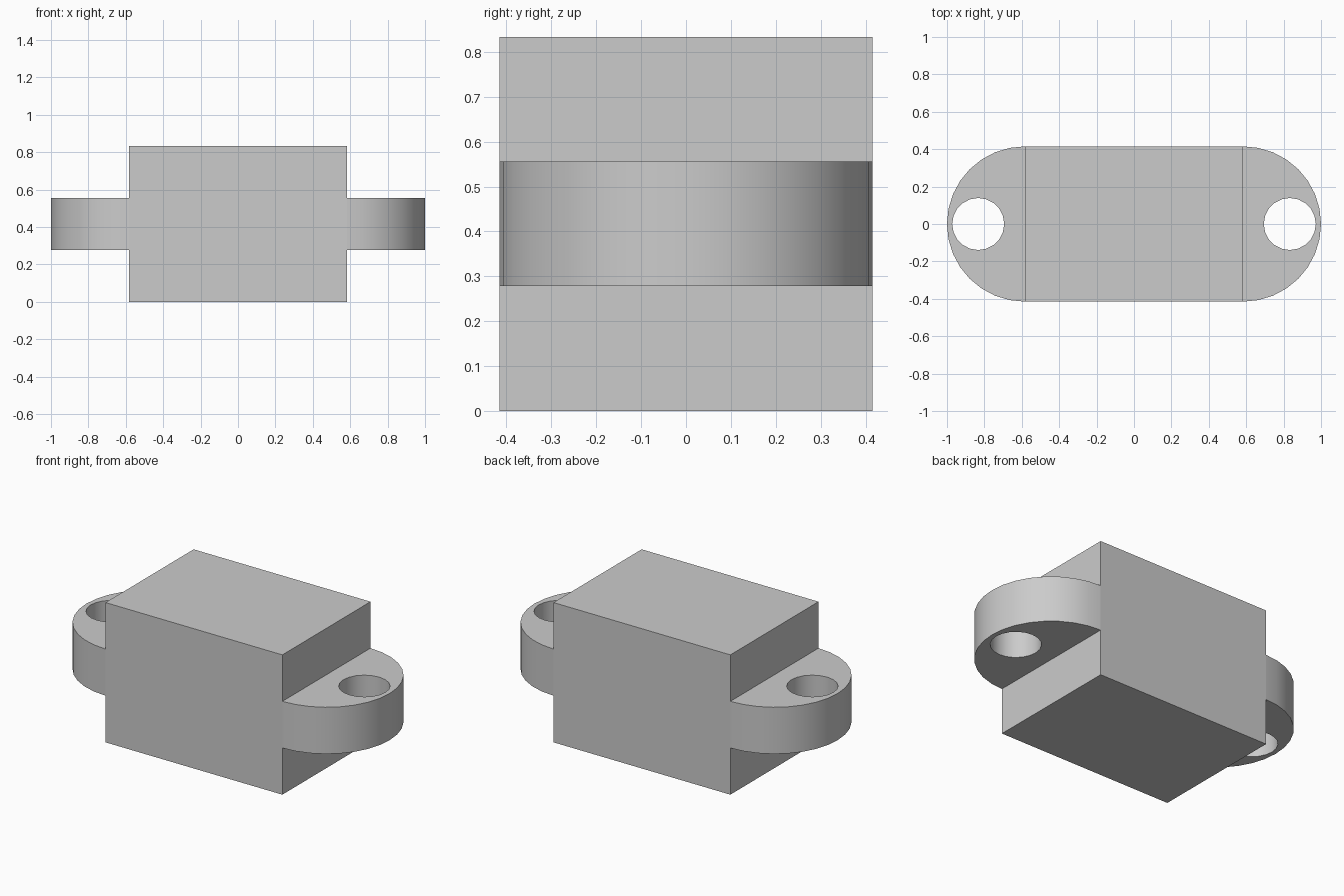
import bpy, bmesh
from math import pi, sin, cos

cube = bpy.data.objects.get("Cube")
if cube:
    bpy.data.objects.remove(cube, do_unlink=True)

HALF_X, HALF_Y, HEIGHT = 0.583, 0.415, 0.833   # central block
LUG_Z, LUG_T = 0.278, 0.278                    # lug underside and thickness
HOLE_X, HOLE_R = 0.833, 0.139

GREY = (0.6, 0.6, 0.6, 1)
grey = bpy.data.materials.new("plain_grey")
grey.use_nodes = True
grey.diffuse_color = GREY
grey.node_tree.nodes["Principled BSDF"].inputs["Base Color"].default_value = GREY


def finish(bm, name):
    bmesh.ops.recalc_face_normals(bm, faces=bm.faces)
    mesh = bpy.data.meshes.new(name)
    bm.to_mesh(mesh)
    bm.free()
    mesh.materials.append(grey)
    obj = bpy.data.objects.new(name, mesh)
    bpy.context.collection.objects.link(obj)
    return obj


def loop(bm, points):
    verts = [bm.verts.new((x, y, LUG_Z)) for x, y in points]
    return [bm.edges.new((a, b)) for a, b in zip(verts, verts[1:] + verts[:1])]


# Central block
bm = bmesh.new()
bmesh.ops.create_cube(bm, size=1)
for v in bm.verts:
    v.co = (v.co.x * 2 * HALF_X, v.co.y * 2 * HALF_Y, (v.co.z + 0.5) * HEIGHT)
finish(bm, "block")


# Half-round mounting lugs, each with a through hole
def lug(name, side):
    bm = bmesh.new()
    arc = [-pi / 2 + pi * i / 16 for i in range(17)]
    edges = loop(bm, [(side * (HALF_X + 0.417 * cos(a)), HALF_Y * sin(a)) for a in arc])
    ring = [2 * pi * i / 20 for i in range(20)]
    edges += loop(bm, [(side * (HOLE_X + HOLE_R * cos(a)), HOLE_R * sin(a)) for a in ring])
    bmesh.ops.triangle_fill(bm, edges=edges, use_beauty=True)
    top = bmesh.ops.extrude_face_region(bm, geom=bm.faces[:], use_keep_orig=True)
    moved = [g for g in top["geom"] if isinstance(g, bmesh.types.BMVert)]
    bmesh.ops.translate(bm, verts=moved, vec=(0, 0, LUG_T))
    obj = finish(bm, name)
    bpy.ops.object.select_all(action="DESELECT")
    obj.select_set(True)
    bpy.context.view_layer.objects.active = obj
    bpy.ops.object.shade_smooth_by_angle(angle=pi / 6)


lug("left_lug", 1)
lug("right_lug", -1)
